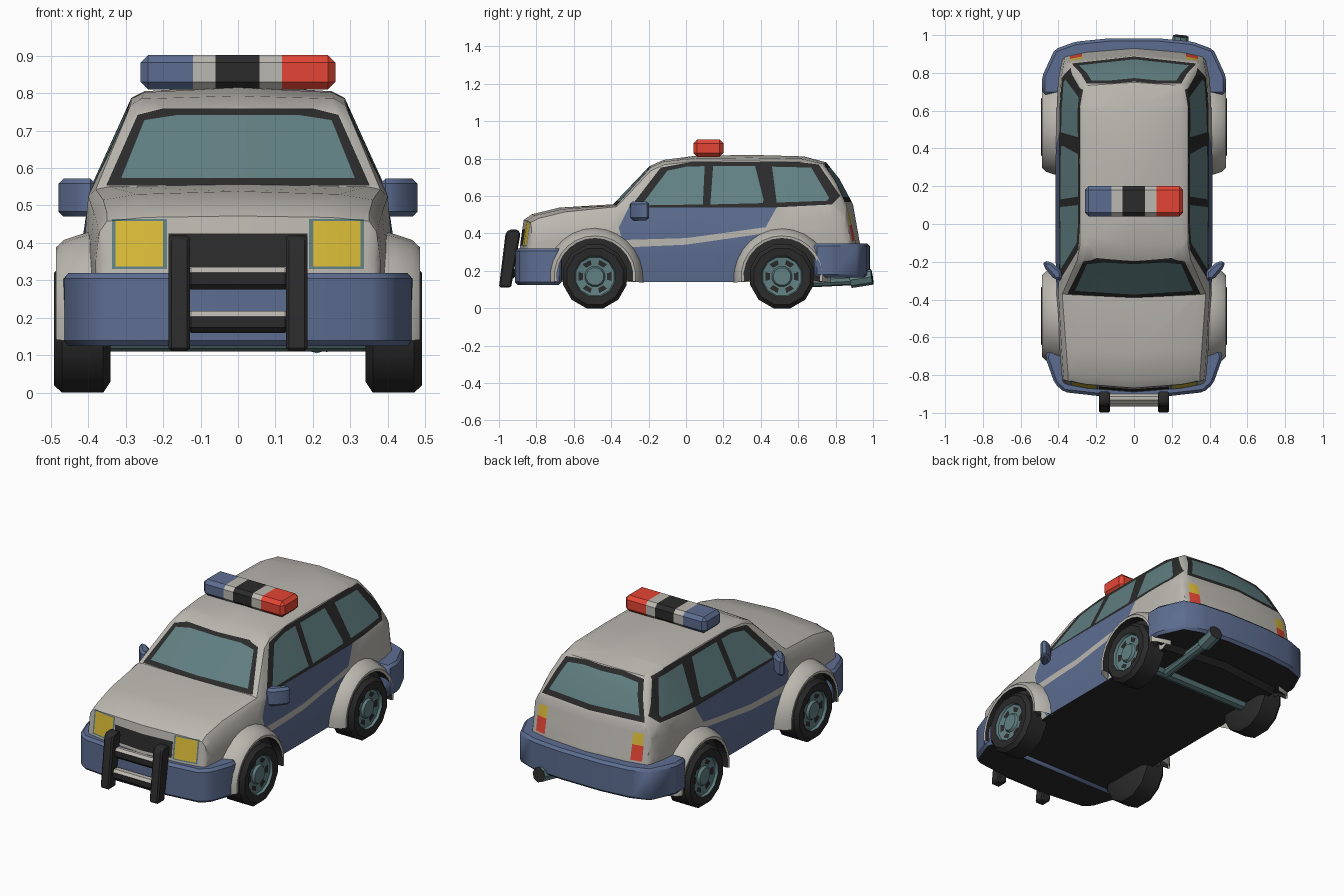
import bpy, bmesh, math
from mathutils import Vector, Matrix

if "Cube" in bpy.data.objects:
    bpy.data.objects.remove(bpy.data.objects["Cube"])

COL = {"body_beige": (.50, .48, .44), "panel_blue": (.11, .155, .285), "trim_black": (.024, .024, .024),
       "glass_teal": (.12, .215, .225), "lamp_red": (.78, .06, .035), "lamp_yellow": (.70, .50, .04)}
BEIGE, BLUE, BLACK, TEAL, RED, YELLOW = range(6)
MATS = []
for n, c in COL.items():
    m = bpy.data.materials.new(n)
    m.diffuse_color = (*c, 1)
    m.use_nodes = True
    m.node_tree.nodes["Principled BSDF"].inputs["Base Color"].default_value = m.diffuse_color
    MATS.append(m)


def finish(bm, name, mirror=False, angle=35):
    me = bpy.data.meshes.new(name)
    bm.to_mesh(me)
    bm.free()
    for m in MATS:
        me.materials.append(m)
    ob = bpy.data.objects.new(name, me)
    bpy.context.collection.objects.link(ob)
    bpy.ops.object.select_all(action='DESELECT')
    ob.select_set(True)
    bpy.context.view_layer.objects.active = ob
    bpy.ops.object.shade_smooth_by_angle(angle=math.radians(angle))
    if mirror:
        ob.modifiers.new("mirror", 'MIRROR').merge_threshold = 0.0005
    return ob


def prism(pts, lo, hi, axis, mat, bev):
    """Extrude an outline along an axis and chamfer it."""
    to3 = (lambda p, h: (h, p[0], p[1])) if axis == 'x' else (lambda p, h: (p[0], p[1], h))
    bm = bmesh.new()
    a = [bm.verts.new(to3(p, lo)) for p in pts]
    b = [bm.verts.new(to3(p, hi)) for p in pts]
    bm.faces.new(a)
    bm.faces.new(b)
    for i in range(len(pts)):
        j = (i + 1) % len(pts)
        bm.faces.new((a[i], a[j], b[j], b[i]))
    bmesh.ops.recalc_face_normals(bm, faces=bm.faces[:])
    if bev:
        bmesh.ops.bevel(bm, geom=bm.edges[:], offset=bev, segments=1, affect='EDGES', profile=.5)
    for f in bm.faces:
        f.material_index = mat
    bm.normal_update()
    return bm


def rect(x0, y0, x1, y1):
    return [(x0, y0), (x1, y0), (x1, y1), (x0, y1)]


def sym(half):
    """Complete a half outline across x = 0."""
    return half + [(-x, y) for x, y in reversed(half)]


def paint(bm, poly, axis, mat, cond):
    """Cut a convex outline into the faces that meet cond and colour the inside."""
    to3 = (lambda u, v: Vector((0, u, v))) if axis == 'x' else (lambda u, v: Vector((u, 0, v)))
    pts = [to3(*p) for p in poly]
    mid = sum(pts, Vector()) / len(pts)
    view = to3(1, 0).cross(to3(0, 1))
    bm.normal_update()
    faces = [f for f in bm.faces if cond(f.normal)]
    for p, q in zip(pts, pts[1:] + pts[:1]):
        no = (q - p).cross(view).normalized()
        if no.dot(mid - p) > 0:
            no = -no
        geom = list({g for f in faces for g in (f, *f.edges, *f.verts)})
        out = bmesh.ops.bisect_plane(bm, geom=geom, dist=1e-5, plane_co=p, plane_no=no)["geom"]
        faces = [f for f in out if isinstance(f, bmesh.types.BMFace)
                 and (f.calc_center_median() - p).dot(no) < 0]
    for f in faces:
        f.material_index = mat


def revolve(profile, cy, cz, a0, a1, n, matfn):
    """Sweep (x, radius) points around a wheel axis."""
    bm = bmesh.new()
    rows = []
    for k in range(n + 1):
        a = a0 + (a1 - a0) * k / n
        rows.append([bm.verts.new((x, cy + r * math.cos(a), cz + r * math.sin(a))) for x, r in profile])
    for k in range(n):
        for i in range(len(profile) - 1):
            f = bm.faces.new((rows[k][i], rows[k + 1][i], rows[k + 1][i + 1], rows[k][i + 1]))
            f.material_index = matfn(i, k)
    bmesh.ops.remove_doubles(bm, verts=bm.verts[:], dist=1e-5)
    return bm


def tube(name, p, q, r, mat, endmat, sides=10):
    p, q = Vector(p), Vector(q)
    d = q - p
    bm = bmesh.new()
    mtx = Matrix.Translation((p + q) / 2) @ d.to_track_quat('Z', 'Y').to_matrix().to_4x4()
    bmesh.ops.create_cone(bm, cap_ends=True, segments=sides, radius1=r, radius2=r, depth=d.length, matrix=mtx)
    bm.normal_update()
    for f in bm.faces:
        f.material_index = endmat if f.normal.dot(d.normalized()) > .9 else mat
    finish(bm, name)


# Body shell: cross-sections y, width, shoulder x z, side-top x z, roof-edge x z, centre z
ST = [(-.89, .37, .36, .30, .345, .31, .25, .315, .315),
      (-.868, .38, .37, .43, .35, .458, .25, .468, .472),
      (-.825, .385, .375, .445, .35, .48, .26, .497, .502),
      (-.68, .395, .385, .48, .36, .515, .27, .53, .538),
      (-.39, .41, .40, .525, .38, .543, .345, .55, .556),
      (-.195, .415, .395, .54, .30, .735, .27, .752, .76),
      (-.12, .415, .395, .54, .287, .768, .258, .785, .793),
      (.05, .415, .395, .545, .285, .785, .25, .802, .815),
      (.35, .415, .395, .545, .285, .787, .25, .805, .82),
      (.63, .41, .395, .545, .285, .782, .25, .80, .812),
      (.75, .405, .39, .545, .287, .752, .255, .772, .78),
      (.82, .40, .385, .545, .32, .665, .292, .685, .692),
      (.893, .385, .372, .51, .357, .535, .335, .55, .556),
      (.93, .375, .365, .33, .345, .335, .25, .345, .345)]
bm = bmesh.new()
rows = []
for y, w, x4, z4, x5, z5, x6, z6, z7 in ST:
    zb = .19 if y > .8 else .14
    ring = [(0, zb), (w - .015, zb), (w, .28), (w, (z4 + .28) / 2), (x4, z4), (x5, z5), (x6, z6), (0, z7)]
    rows.append([bm.verts.new((x, y * (1 - .35 * x * x), z)) for x, z in ring])
for a, b in zip(rows, rows[1:]):
    for j in range(7):
        bm.faces.new((a[j], b[j], b[j + 1], a[j + 1]))
bm.faces.new(rows[0])
bm.faces.new(rows[-1][::-1])
bm.normal_update()
for f in bm.faces:
    f.material_index = BLACK if f.normal.z < -.5 else BEIGE
side = lambda n: n.x > .3
front = lambda n: n.y < -.3
back = lambda n: n.y > .3
# Door panels and stripe
paint(bm, [(-.30, .55), (-.36, .43), (-.27, .13), (.26, .13), (.40, .385), (.50, .55)], 'x', BLUE, side)
paint(bm, [(-.34, .365), (0, .375), (0, .34), (-.33, .325)], 'x', BEIGE, side)
paint(bm, [(0, .375), (.44, .435), (.42, .40), (0, .34)], 'x', BEIGE, side)
# Side windows
paint(bm, [(-.30, .538), (-.135, .752), (.03, .782), (.60, .782), (.71, .768), (.825, .60), (.78, .555),
           (.45, .538)], 'x', BLACK, side)
for win in ([(-.24, .55), (-.10, .735), (.0, .757), (.10, .76), (.09, .555)],
            [(.13, .555), (.145, .76), (.37, .76), (.415, .58), (.41, .562)],
            [(.485, .565), (.46, .757), (.67, .752), (.765, .59), (.755, .575)]):
    paint(bm, win, 'x', TEAL, side)
# Windscreen and rear window
paint(bm, sym([(.352, .553), (.268, .742), (.2, .759)]), 'y', BLACK, front)
paint(bm, sym([(.312, .573), (.25, .728), (.16, .742)]), 'y', TEAL, front)
paint(bm, sym([(.33, .568), (.25, .76), (.12, .775)]), 'y', BLACK, back)
paint(bm, sym([(.29, .595), (.225, .74), (.12, .752)]), 'y', TEAL, back)
# Lamps and grille
paint(bm, rect(.19, .33, .336, .464), 'y', TEAL, front)
paint(bm, rect(.20, .337, .327, .458), 'y', YELLOW, front)
paint(bm, rect(-.19, .335, .185, .425), 'y', BLACK, front)
paint(bm, rect(.275, .36, .34, .445), 'y', RED, back)
paint(bm, rect(.275, .445, .335, .51), 'y', YELLOW, back)
finish(bm, "body_shell", mirror=True)

# Bumpers, dark underneath
for name, half, lo, hi in (
        ("front_bumper", [(.46, -.665), (.468, -.71), (.42, -.845), (.37, -.89), (.15, -.915)], .125, .32),
        ("rear_bumper", [(.485, .685), (.487, .78), (.42, .925), (.31, .965), (.13, .983)], .165, .347)):
    bm = prism(sym(half), lo, hi, 'z', BLUE, .015)
    for f in bm.faces:
        if f.normal.z < -.9:
            f.material_index = BLACK
    finish(bm, name)

# Wheels and arches, right side mirrored to the left
for name, cy in (("front", -.487), ("rear", .513)):
    prof = [(.34, 0), (.34, .145), (.36, .176), (.47, .176), (.492, .155), (.488, .112), (.474, .106),
            (.472, .092), (.468, .066), (.468, .056), (.482, .048), (.482, 0)]
    h = math.pi / 12
    finish(revolve(prof, cy, .17, h, h + math.tau, 12,
                   lambda i, k: BLACK if i < 5 or (i == 7 and k % 2) else TEAL), name + "_wheels", True)
    arch = [(.385, .262), (.42, .253), (.465, .238), (.486, .218), (.484, .203), (.43, .203), (.43, 0)]
    finish(revolve(arch, cy, .17, -.13, math.pi + .13, 14,
                   lambda i, k: BLACK if i > 3 else BEIGE), name + "_wheel_arches", True)

# Push bar: two posts and two rails
post = [(-1.0, .112), (-.935, .112), (-.885, .40), (-.90, .42), (-.945, .42), (-.965, .40)]
finish(prism(post, .128, .186, 'x', BLACK, .008), "push_bar_posts", True)
for name, y0, y1, z0, z1 in (("upper", -.945, -.90, .275, .335), ("lower", -.965, -.91, .16, .218)):
    bm = prism(rect(y0, z0, y1, z1), -.14, .14, 'x', BLACK, .014)
    for f in bm.faces:
        if f.normal.z > .5:
            f.material_index = BEIGE
    finish(bm, "push_bar_" + name + "_rail")

# Door mirrors
finish(prism([(.38, -.30), (.42, -.295), (.48, -.225), (.48, -.195), (.44, -.20), (.38, -.25)],
             .47, .572, 'z', BLUE, .014), "door_mirrors", True)

# Roof light bar split into colour bands
bm = prism(rect(-.26, .04, .26, .20), .81, .902, 'z', BEIGE, .02)
for x in (-.12, -.06, .058, .118):
    bmesh.ops.bisect_plane(bm, geom=bm.verts[:] + bm.edges[:] + bm.faces[:], plane_co=(x, 0, 0), plane_no=(1, 0, 0))
for f in bm.faces:
    x = f.calc_center_median().x
    f.material_index = BLUE if x < -.12 else RED if x > .118 else BLACK if abs(x) < .059 else BEIGE
finish(bm, "roof_light_bar")

# Rear axle and exhaust
tube("rear_axle", (-.35, .513, .15), (.35, .513, .15), .04, TEAL, TEAL)
tube("exhaust_pipe", (.21, .52, .135), (.24, .93, .155), .03, TEAL, TEAL)
tube("exhaust_tip", (.236, .88, .15), (.248, .995, .168), .042, TEAL, BLACK, 8)
